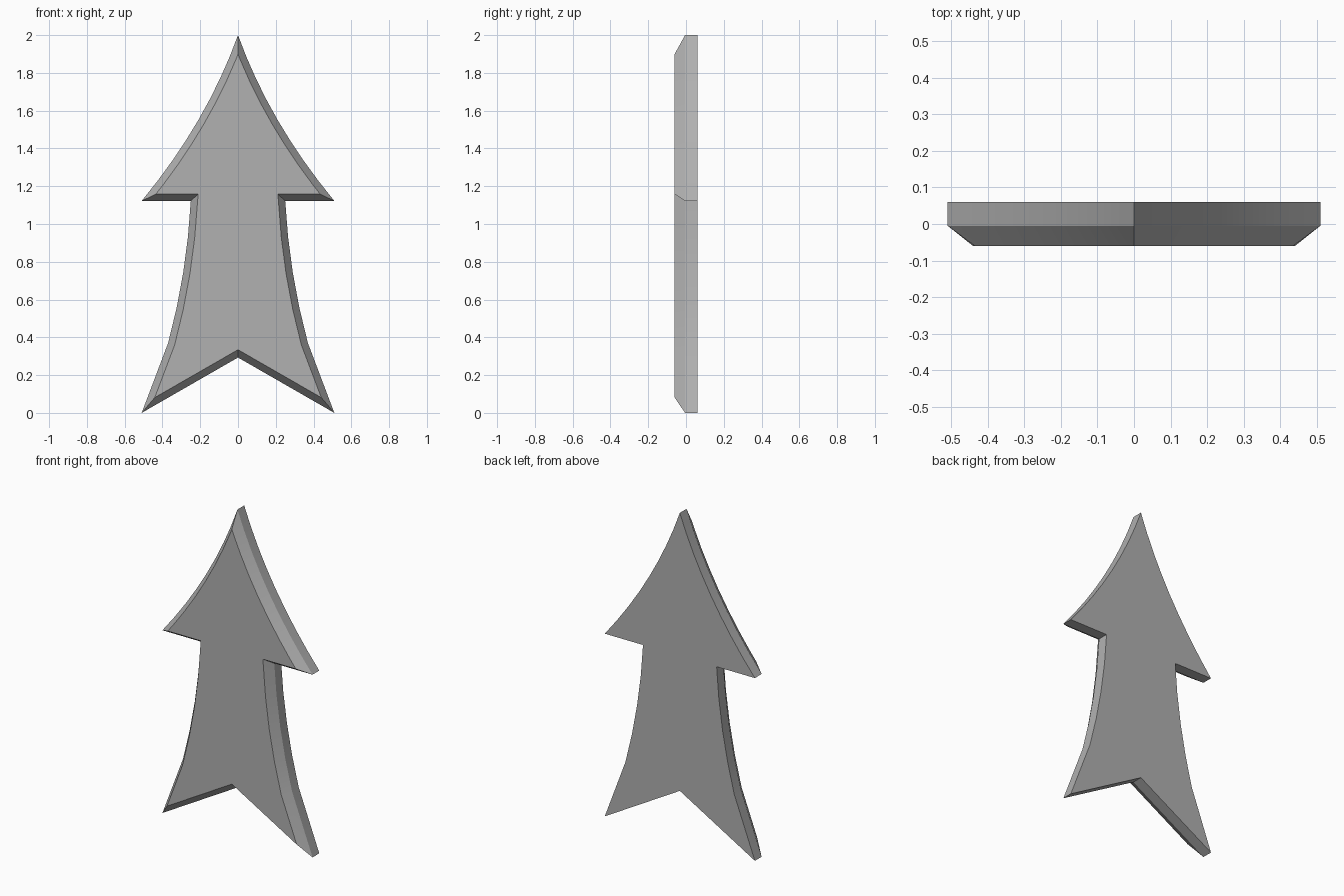
import bpy, bmesh, math
from mathutils import Vector

if "Cube" in bpy.data.objects:
    bpy.data.objects.remove(bpy.data.objects["Cube"])

BEVEL = 0.036                                # inward width of the front chamfer
Y_BACK, Y_EDGE, Y_FRONT = 0.06, -0.005, -0.06


def bezier(a, c, b, n):
    a, c, b = Vector(a), Vector(c), Vector(b)
    return [a * (1 - t) ** 2 + c * 2 * t * (1 - t) + b * t * t
            for t in (i / n for i in range(n + 1))]


def inset(pts, d):
    # mitred inward offset of a clockwise outline
    out = []
    for i, p in enumerate(pts):
        u = (p - pts[i - 1]).normalized()
        v = (pts[(i + 1) % len(pts)] - p).normalized()
        n1, n2 = Vector((u.y, -u.x)), Vector((v.y, -v.x))
        out.append(p + (n1 + n2) * d / (1 + n1.dot(n2)))
    return out


# Right half: curved head edge, curved shaft edge, tail notch
head = bezier((0, 2), (0.165, 1.54), (0.51, 1.122), 8)
shaft = bezier((0.25, 1.122), (0.27, 0.74), (0.37, 0.37), 4) + [Vector((0.51, 0))]
notch = [Vector((0, 0.293))]
right = head + shaft
left = [Vector((-p.x, p.y)) for p in reversed(right[1:])]
outline = right + notch + left

# Plate: back face, straight wall, chamfer, front face
bm = bmesh.new()
rings = []
for pts, y in ((outline, Y_BACK), (outline, Y_EDGE), (inset(outline, BEVEL), Y_FRONT)):
    rings.append([bm.verts.new((p.x, y, p.y)) for p in pts])
n = len(outline)
for a, b in zip(rings, rings[1:]):
    for i in range(n):
        j = (i + 1) % n
        bm.faces.new((a[i], a[j], b[j], b[i]))
bm.faces.new(rings[0])
bm.faces.new(rings[-1])
bmesh.ops.recalc_face_normals(bm, faces=bm.faces)

mesh = bpy.data.meshes.new("arrow_plate")
bm.to_mesh(mesh)
bm.free()
arrow = bpy.data.objects.new("arrow_plate", mesh)
bpy.context.collection.objects.link(arrow)

# Darker grey finish
grey = bpy.data.materials.new("dark_grey")
grey.diffuse_color = (0.44, 0.44, 0.44, 1)
grey.use_nodes = True
grey.node_tree.nodes["Principled BSDF"].inputs["Base Color"].default_value = grey.diffuse_color
mesh.materials.append(grey)

bpy.context.view_layer.objects.active = arrow
arrow.select_set(True)
bpy.ops.object.shade_smooth_by_angle(angle=math.radians(20))
